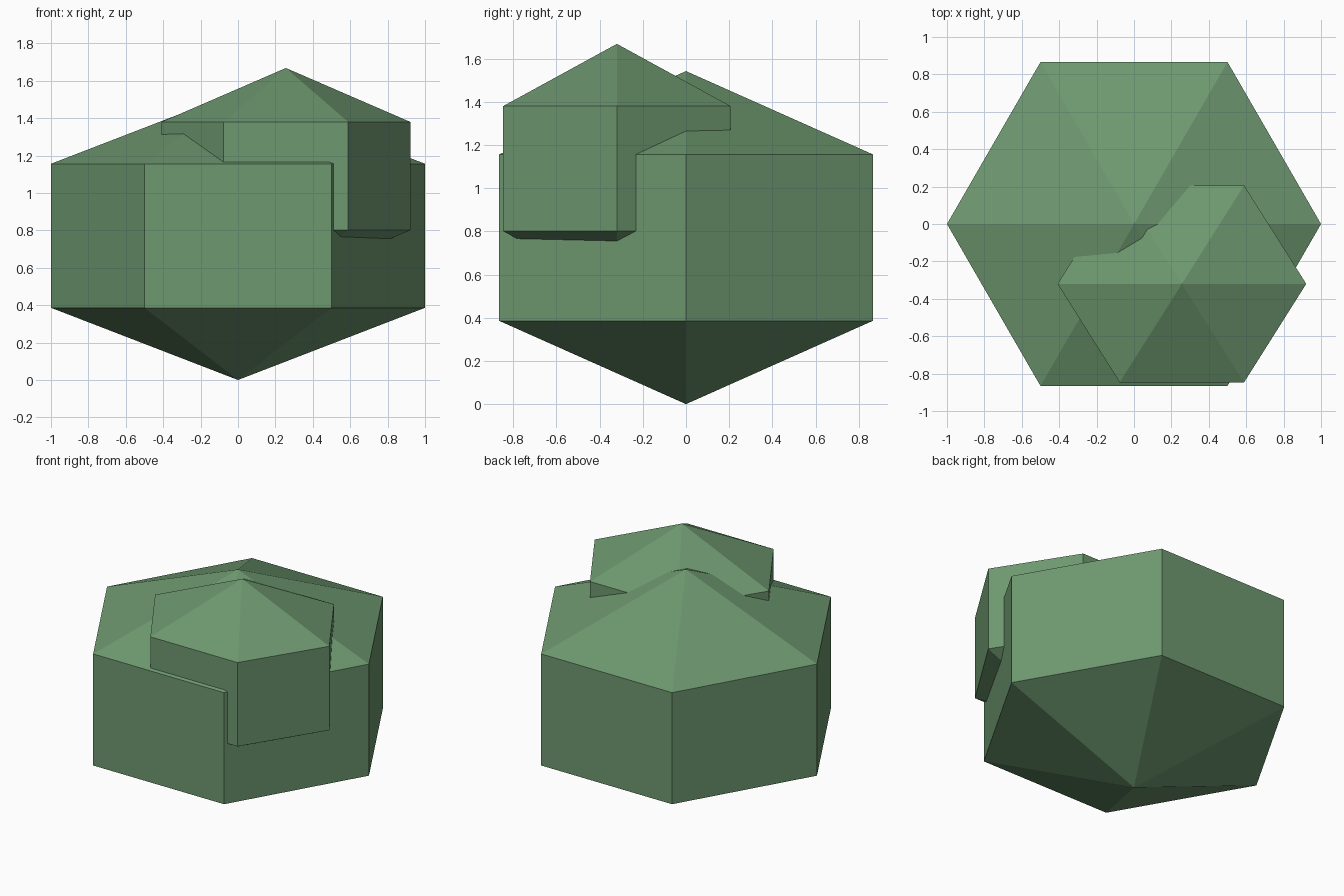
import bpy, bmesh, math

if "Cube" in bpy.data.objects:
    bpy.data.objects.remove(bpy.data.objects["Cube"])

green = bpy.data.materials.new("muted_green")
green.diffuse_color = (0.155, 0.315, 0.16, 1)
green.use_nodes = True
green.node_tree.nodes["Principled BSDF"].inputs["Base Color"].default_value = green.diffuse_color


def hex_crystal(name, center, rx, ry, levels):
    """Hexagonal prism with a pyramid on both ends; levels = tip, rim, rim, tip heights."""
    cx, cy = center
    tip_low, rim_low, rim_high, tip_high = levels
    bm = bmesh.new()

    def ring(z):
        return [bm.verts.new((cx + rx * math.cos(i * math.pi / 3),
                              cy + ry * math.sin(i * math.pi / 3), z)) for i in range(6)]

    low, high = ring(rim_low), ring(rim_high)
    bottom = bm.verts.new((cx, cy, tip_low))
    top = bm.verts.new((cx, cy, tip_high))
    for i in range(6):
        j = (i + 1) % 6
        bm.faces.new((low[i], low[j], high[j], high[i]))
        bm.faces.new((high[i], high[j], top))
        bm.faces.new((low[j], low[i], bottom))
    bmesh.ops.recalc_face_normals(bm, faces=bm.faces)
    mesh = bpy.data.meshes.new(name)
    bm.to_mesh(mesh)
    bm.free()
    mesh.materials.append(green)
    obj = bpy.data.objects.new(name, mesh)
    bpy.context.collection.objects.link(obj)
    return obj


# Large main body
hex_crystal("main_body", (0, 0), 1.0, 1.0, (0, 0.386, 1.156, 1.542))
# Smaller body sunk into the upper front right, slightly flattened in depth
hex_crystal("small_body", (0.256, -0.32), 0.665, 0.608, (0.513, 0.801, 1.38, 1.668))
